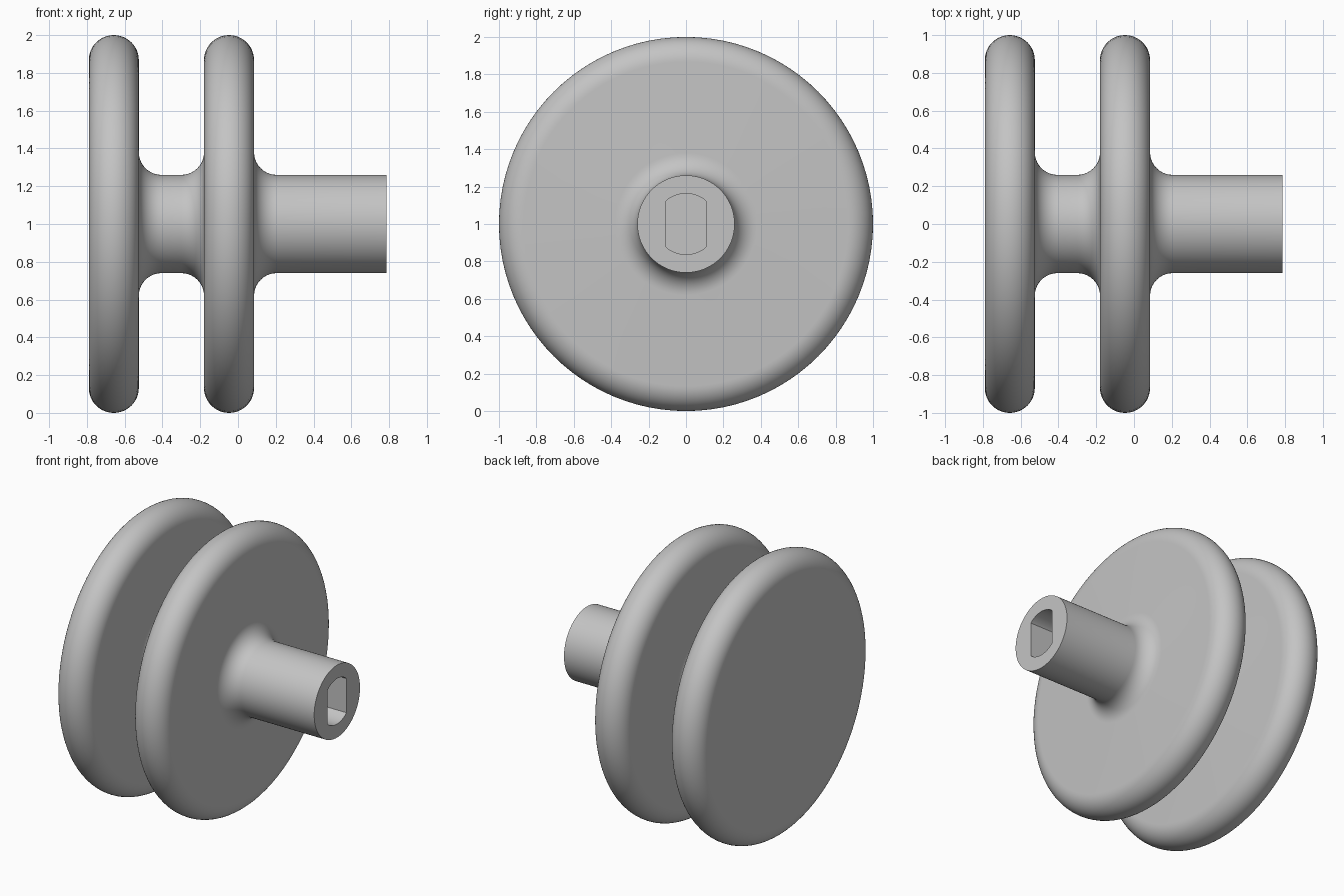
import bpy
import bmesh
from math import sin, cos, pi, radians

cube = bpy.data.objects.get("Cube")
if cube:
    bpy.data.objects.remove(cube, do_unlink=True)

SEGMENTS = 96
SHAFT_R, FILLET, RIM = 0.26, 0.12, 0.1325
DISC_CENTRES = (-0.6575, -0.0475)
END_X = 0.787
BORE_R, BORE_FLAT, BORE_DEPTH = 0.163, 0.1065, 0.5

grey = bpy.data.materials.new("plain grey")
grey.use_nodes = True
colour = (0.55, 0.55, 0.55, 1)
grey.diffuse_color = colour
grey.node_tree.nodes["Principled BSDF"].inputs["Base Color"].default_value = colour


def arc(cx, cr, radius, start, end, steps):
    """Profile points (x, radius) along an arc, angles in degrees."""
    angles = [radians(start + (end - start) * i / steps) for i in range(steps + 1)]
    return [(cx + radius * cos(a), cr + radius * sin(a)) for a in angles]


# Outer profile: two round-rimmed discs blended into the shaft
profile = []
for i, centre in enumerate(DISC_CENTRES):
    if i == 0:
        profile.append((centre - RIM, SHAFT_R + FILLET))
    else:
        profile += arc(centre - RIM - FILLET, SHAFT_R + FILLET, FILLET, -90, 0, 10)
    profile += arc(centre, 1 - RIM, RIM, 180, 0, 24)
    profile += arc(centre + RIM + FILLET, SHAFT_R + FILLET, FILLET, 180, 270, 10)
profile.append((END_X, SHAFT_R))

bm = bmesh.new()


def ring(x, radius, flat=2):
    """Ring around the axle; flat limits its half width."""
    verts = []
    for i in range(SEGMENTS):
        a = 2 * pi * i / SEGMENTS
        y = max(-flat, min(flat, radius * sin(a)))
        verts.append(bm.verts.new((x, y, 1 + radius * cos(a))))
    return verts


# Rings of the body, then the blind double-flat bore
rings = [ring(x, r) for x, r in profile]
rings += [ring(x, BORE_R, BORE_FLAT) for x in (END_X, END_X - BORE_DEPTH)]
for a, b in zip(rings, rings[1:]):
    for i in range(SEGMENTS):
        j = (i + 1) % SEGMENTS
        bm.faces.new((a[i], a[j], b[j], b[i]))

# Closed back of the first disc and floor of the bore
bm.faces.new(rings[0])
bm.faces.new(rings[-1])
bmesh.ops.recalc_face_normals(bm, faces=bm.faces)

mesh = bpy.data.meshes.new("double_disc_knob")
bm.to_mesh(mesh)
bm.free()
mesh.materials.append(grey)
knob = bpy.data.objects.new("double_disc_knob", mesh)
bpy.context.collection.objects.link(knob)

bpy.ops.object.select_all(action="DESELECT")
knob.select_set(True)
bpy.context.view_layer.objects.active = knob
bpy.ops.object.shade_smooth_by_angle(angle=radians(30))
